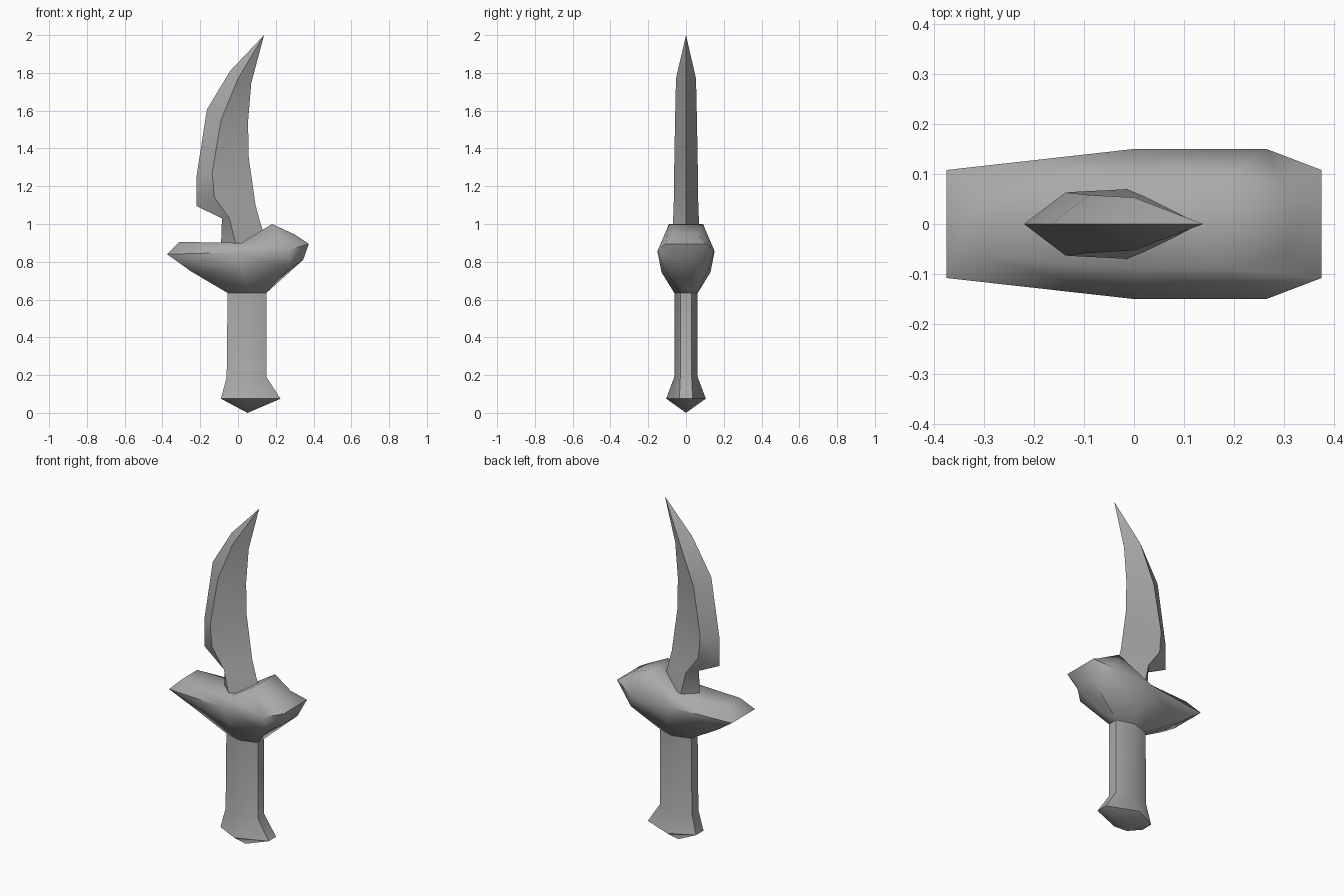
import bpy
import bmesh
import math

cube = bpy.data.objects.get("Cube")
if cube:
    bpy.data.objects.remove(cube, do_unlink=True)

grey = bpy.data.materials.new("plain grey")
grey.use_nodes = True
grey.diffuse_color = (0.4, 0.4, 0.4, 1)
grey.node_tree.nodes["Principled BSDF"].inputs["Base Color"].default_value = (0.4, 0.4, 0.4, 1)


def mirrored(half):
    """Closed ring from points on the +y side, mirrored across y = 0."""
    back = [(x, -y, z) for x, y, z in reversed(half) if y > 0]
    return list(half) + back


def loft(name, rings, smooth, apex=None, top_strip=False):
    """Skin a stack of rings, then close the ends."""
    bm = bmesh.new()
    loops = [[bm.verts.new(p) for p in ring] for ring in rings]
    n = len(rings[0])
    for a, b in zip(loops, loops[1:]):
        for i in range(n):
            j = (i + 1) % n
            bm.faces.new((a[i], a[j], b[j], b[i]))
    first, last = loops[0], loops[-1]
    if apex:
        tip = bm.verts.new(apex)
        for i in range(n):
            bm.faces.new((last[i], last[(i + 1) % n], tip))
    elif top_strip:
        for i in range(n // 2 - 1):
            bm.faces.new((last[i], last[i + 1], last[n - 2 - i], last[n - 1 - i]))
    else:
        bm.faces.new(last)
    bm.faces.new(first)
    bmesh.ops.recalc_face_normals(bm, faces=bm.faces)
    mesh = bpy.data.meshes.new(name)
    bm.to_mesh(mesh)
    bm.free()
    mesh.materials.append(grey)
    obj = bpy.data.objects.new(name, mesh)
    bpy.context.collection.objects.link(obj)
    bpy.ops.object.select_all(action="DESELECT")
    obj.select_set(True)
    bpy.context.view_layer.objects.active = obj
    bpy.ops.object.shade_smooth_by_angle(angle=math.radians(smooth))


# Six-sided grip flaring into a pointed pommel: z, left x, right x, end y, middle y
grip = [(0.64, -0.055, 0.15, 0.03, 0.062),
        (0.19, -0.06, 0.15, 0.03, 0.062),
        (0.075, -0.09, 0.225, 0.035, 0.105)]
loft("handle", [mirrored([(l, e, z), (0.05, m, z), (r, e, z)])
                for z, l, r, e, m in grip], 55, apex=(0.05, 0, 0))

# Faceted guard, from the grip up to its raised top
guard = [
    [(-0.055, 0.03, 0.635), (0.05, 0.062, 0.635), (0.15, 0.03, 0.635), (0.2, 0.035, 0.695)],
    [(-0.25, 0.063, 0.75), (0.03, 0.13, 0.745), (0.275, 0.12, 0.77), (0.345, 0.063, 0.81)],
    [(-0.375, 0.108, 0.84), (0, 0.15, 0.85), (0.265, 0.15, 0.86), (0.375, 0.108, 0.895)],
    [(-0.31, 0.063, 0.905), (0.02, 0.09, 0.9), (0.18, 0.09, 1), (0.3, 0.063, 0.945)],
]
loft("guard", [mirrored(half) for half in guard], 62, top_strip=True)

# Curved blade: outer edge (x, z), ridge (x, half thickness, z), inner edge (x, z)
blade = [
    ((-0.09, 0.88), (-0.01, 0.07, 0.88), (0.16, 0.88)),
    ((-0.085, 1.03), (-0.045, 0.068, 1.03), (0.12, 1.0)),
    ((-0.22, 1.095), (-0.125, 0.064, 1.14), (0.093, 1.1)),
    ((-0.22, 1.25), (-0.137, 0.063, 1.27), (0.057, 1.35)),
    ((-0.165, 1.605), (-0.09, 0.058, 1.55), (0.053, 1.54)),
    ((-0.042, 1.81), (0, 0.053, 1.77), (0.07, 1.745)),
]
loft("blade", [mirrored([(o[0], 0, o[1]), r, (i[0], 0, i[1])][:2])[:2]
               + [(i[0], 0, i[1]), (r[0], -r[1], r[2])]
               for o, r, i in blade], 40, apex=(0.138, 0, 2))
